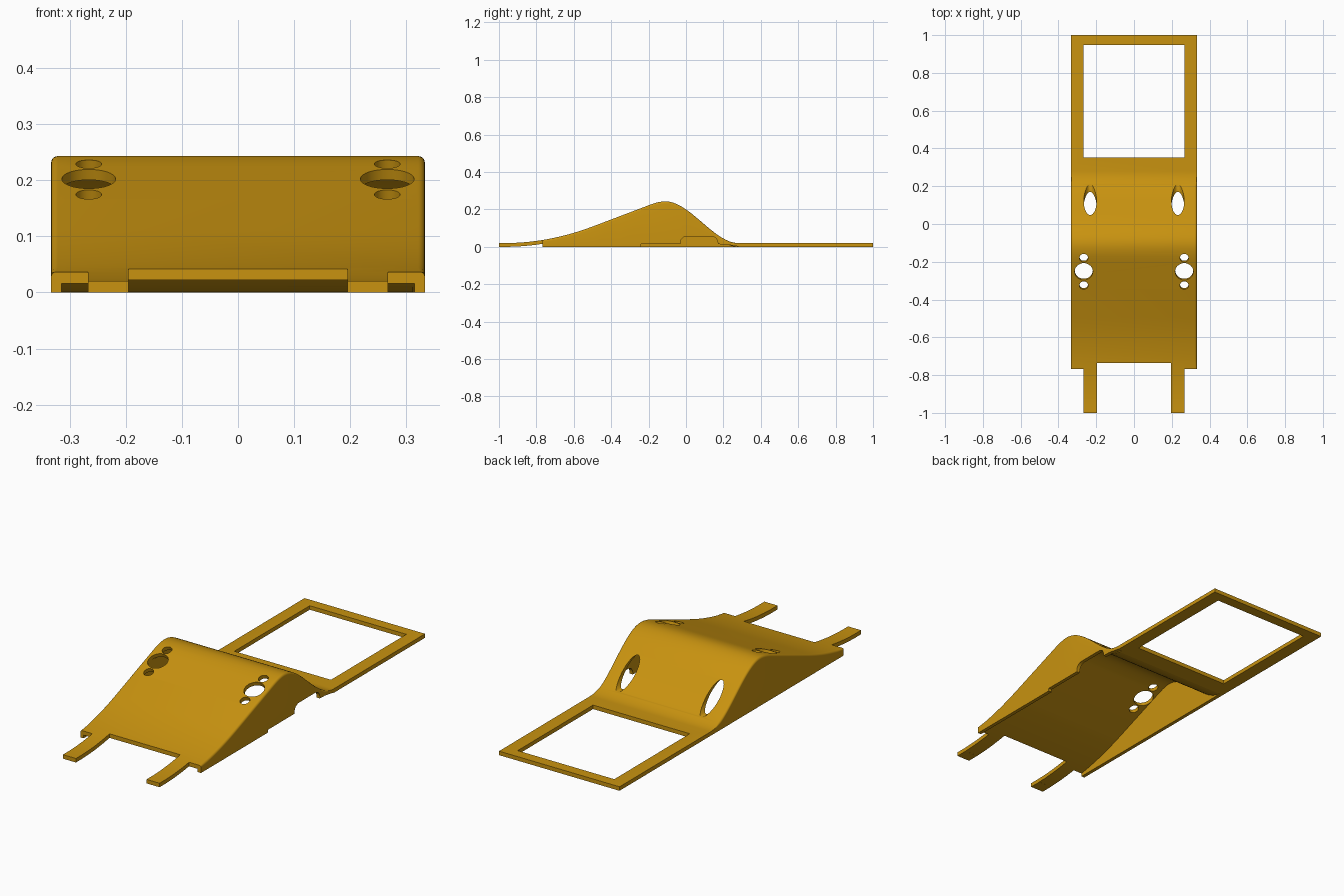
import bpy, bmesh, math
from mathutils import Vector

if "Cube" in bpy.data.objects:
    bpy.data.objects.remove(bpy.data.objects["Cube"])

W, WALL, T = 0.333, 0.018, 0.02      # half width, side wall, sheet thickness

ochre = bpy.data.materials.new("ochre plastic")
ochre.diffuse_color = (0.58, 0.29, 0.005, 1)
ochre.use_nodes = True
ochre.node_tree.nodes["Principled BSDF"].inputs["Base Color"].default_value = ochre.diffuse_color


def top(y):
    """Height of the upper surface along the length."""
    if y < -0.97 or y > 0.28:
        return T
    if y < -0.495:                                   # concave ramp foot
        return T + 0.4 * (y + 0.97) ** 2
    if y < -0.2:                                     # straight ramp
        return 0.11 + 0.38 * (y + 0.495)
    if y < -0.11:                                    # rounded crest
        t = (y + 0.2) / 0.09
        return (0.222 * (2*t**3 - 3*t**2 + 1) + 0.243 * (3*t**2 - 2*t**3)
                + 0.38 * 0.09 * (t**3 - 2*t**2 + t))
    t = (y + 0.11) / 0.39                            # S-shaped back slope
    return 0.243 - 0.223 * (3*t**2 - 2*t**3)


def make(name, bm):
    bmesh.ops.recalc_face_normals(bm, faces=bm.faces)
    me = bpy.data.meshes.new(name)
    bm.to_mesh(me)
    bm.free()
    ob = bpy.data.objects.new(name, me)
    bpy.context.collection.objects.link(ob)
    me.materials.append(ochre)
    return ob


def loft(name, rings):
    """Closed solid through equal-sized rings of points."""
    bm = bmesh.new()
    rows = [[bm.verts.new(p) for p in r] for r in rings]
    n = len(rows[0])
    for a, b in zip(rows, rows[1:]):
        for i in range(n):
            j = (i + 1) % n
            bm.faces.new((a[i], a[j], b[j], b[i]))
    bm.faces.new(rows[0])
    bm.faces.new(rows[-1])
    return make(name, bm)


def prism_x(name, pts, x0, x1):
    """Side profile of (y, z) points extruded across x."""
    return loft(name, [[(x, y, z) for y, z in pts] for x in (x0, x1)])


def box(name, x0, x1, y0, y1, z0=-0.1, z1=0.5):
    return prism_x(name, [(y0, z0), (y1, z0), (y1, z1), (y0, z1)], x0, x1)


def drill(name, centre, axis, ra, rb, half):
    """Elliptical cutter: ra across x, rb across the other direction."""
    c, d = Vector(centre), Vector(axis).normalized()
    side = Vector((1, 0, 0))
    up = d.cross(side)
    ring = [side * ra * math.cos(a) + up * rb * math.sin(a)
            for a in (math.tau * i / 40 for i in range(40))]
    return loft(name, [[c + d * h + p for p in ring] for h in (-half, half)])


# body: cross-sections with rounded upper edges, swept along y
ys = [-1.0] + [-0.97 + 0.025 * i for i in range(19)] + [-0.495, -0.35]
ys += [-0.2 + 0.01 * i for i in range(9)]
ys += [-0.11 + 0.013 * i for i in range(31)] + [1.0]
rings = []
for y in ys:
    h = top(y)
    r = max(0.0008, min(0.012, (h - T) * 0.5))
    arc = [(W - r + r * math.cos(a), h - r + r * math.sin(a))
           for a in (math.pi / 2 * i / 5 for i in range(6))]
    half = [(W, 0)] + arc
    rings.append([(x, y, z) for x, z in half] +
                 [(-x, y, z) for x, z in reversed(half)])
shell = loft("curved_shell", rings)

# hollow underside: top surface offset inward
under = []
for y in ys:
    s = (top(y + 0.001) - top(y - 0.001)) / 0.002
    k = T / math.hypot(1, s)
    p = (y + s * k, top(y) - k)
    if p[1] > 0.0008:
        under.append(p)
under = [(under[0][0] - 0.02, -0.1)] + [(under[0][0] - 0.02, 0.0003)] + under
under += [(under[-1][0] + 0.01, -0.1)]
cutters = [prism_x("cavity", under, -W + WALL, W - WALL)]

# front tongues, rear window frame
cutters.append(box("tongue_gap", -0.195, 0.195, -1.1, -0.735))
for s in (-1, 1):
    cutters.append(box("tongue_side", *sorted((s * 0.267, s * 0.5)), -1.1, -0.768))
cutters.append(box("window", -0.267, 0.267, 0.352, 0.947))

# notch in the right wall, with rounded upper corners
r = 0.035
notch = [(-0.24, -0.1), (-0.24, 0.014), (-0.03, 0.014)]
notch += [(-0.03 + r - r * math.cos(a), 0.056 - r + r * math.sin(a))
          for a in (math.pi / 2 * i / 6 for i in range(7))]
notch += [(0.17 - r + r * math.sin(a), 0.056 - r + r * math.cos(a))
          for a in (math.pi / 2 * i / 6 for i in range(7))]
notch += [(0.17, 0.014), (0.21, 0.013), (0.28, 0.002), (0.28, -0.1)]
cutters.append(prism_x("wall_notch", notch, W - WALL - 0.003, 0.5))

# mounting holes square to the ramp, oval openings through the back slope
for s in (-1, 1):
    for y, rad in ((-0.252, 0.048), (-0.18, 0.023), (-0.325, 0.023)):
        cutters.append(drill("ramp_hole", (s * 0.266, y, top(y)), (0, -0.38, 1),
                             rad, rad, 0.05))
    cutters.append(drill("oval_hole", (s * 0.232, 0.18, 0.101), (0, 1, 0),
                         0.034, 0.062, 0.2))

bpy.context.view_layer.objects.active = shell
shell.select_set(True)
for c in cutters:
    c.hide_render = True
    m = shell.modifiers.new(c.name, 'BOOLEAN')
    m.operation, m.solver, m.object = 'DIFFERENCE', 'EXACT', c
    bpy.ops.object.modifier_apply(modifier=m.name)
for c in cutters:
    bpy.data.objects.remove(c)
bpy.ops.object.shade_smooth_by_angle(angle=math.radians(30))
